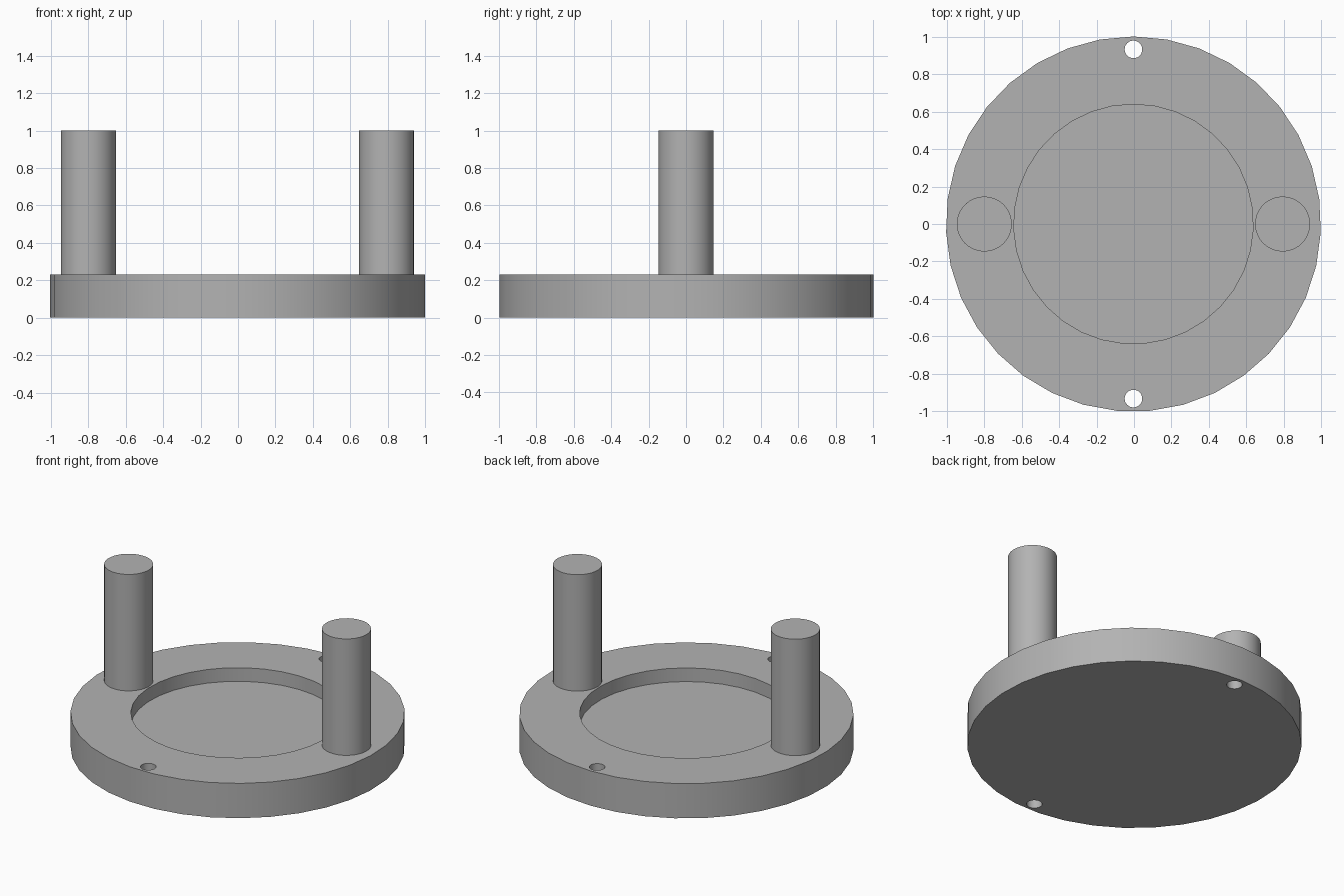
import bpy, bmesh, math
from mathutils import Matrix

cube = bpy.data.objects.get("Cube")
if cube:
    bpy.data.objects.remove(cube, do_unlink=True)

# Material
grey = bpy.data.materials.new("plain_grey")
grey.use_nodes = True
colour = (0.45, 0.45, 0.45, 1)
grey.diffuse_color = colour
grey.node_tree.nodes["Principled BSDF"].inputs["Base Color"].default_value = colour

CENTRE_X = -0.003
RIM_Z, FLOOR_Z, POST_Z = 0.23, 0.14, 1.0


def cylinder(name, radius, x, y, bottom, top, sides):
    """Closed upright cylinder with flat caps."""
    mesh = bpy.data.meshes.new(name)
    bm = bmesh.new()
    bmesh.ops.create_cone(bm, cap_ends=True, segments=sides, radius1=radius, radius2=radius,
                          depth=top - bottom,
                          matrix=Matrix.Translation((x, y, (bottom + top) / 2)))
    bm.to_mesh(mesh)
    bm.free()
    mesh.materials.append(grey)
    obj = bpy.data.objects.new(name, mesh)
    bpy.context.collection.objects.link(obj)
    return obj


def smooth(obj):
    bpy.ops.object.select_all(action="DESELECT")
    obj.select_set(True)
    bpy.context.view_layer.objects.active = obj
    bpy.ops.object.shade_smooth_by_angle(angle=math.radians(30))


# Round base
base = cylinder("base_disc", 1.002, CENTRE_X, 0, 0, RIM_Z, 35)

# Shallow round recess and two through holes
cutters = [cylinder("recess_cutter", 0.64, CENTRE_X, 0, FLOOR_Z, RIM_Z + 0.1, 35)]
for side, y in (("front", -0.933), ("back", 0.933)):
    cutters.append(cylinder(side + "_hole_cutter", 0.047, CENTRE_X, y, -0.1, RIM_Z + 0.1, 32))
for cutter in cutters:
    cutter.hide_render = True
    cutter.hide_set(True)
    cut = base.modifiers.new(cutter.name, "BOOLEAN")
    cut.operation = "DIFFERENCE"
    cut.solver = "EXACT"
    cut.object = cutter

# Apply the cuts, then remove the cutters
bpy.context.view_layer.update()
cut_mesh = bpy.data.meshes.new_from_object(
    base.evaluated_get(bpy.context.evaluated_depsgraph_get()))
base.modifiers.clear()
base.data = cut_mesh
for cutter in cutters:
    bpy.data.objects.remove(cutter, do_unlink=True)
smooth(base)

# Upright posts
for side, sign in (("left", 1), ("right", -1)):
    smooth(cylinder(side + "_post", 0.147, CENTRE_X + sign * 0.797, 0, RIM_Z, POST_Z, 35))
